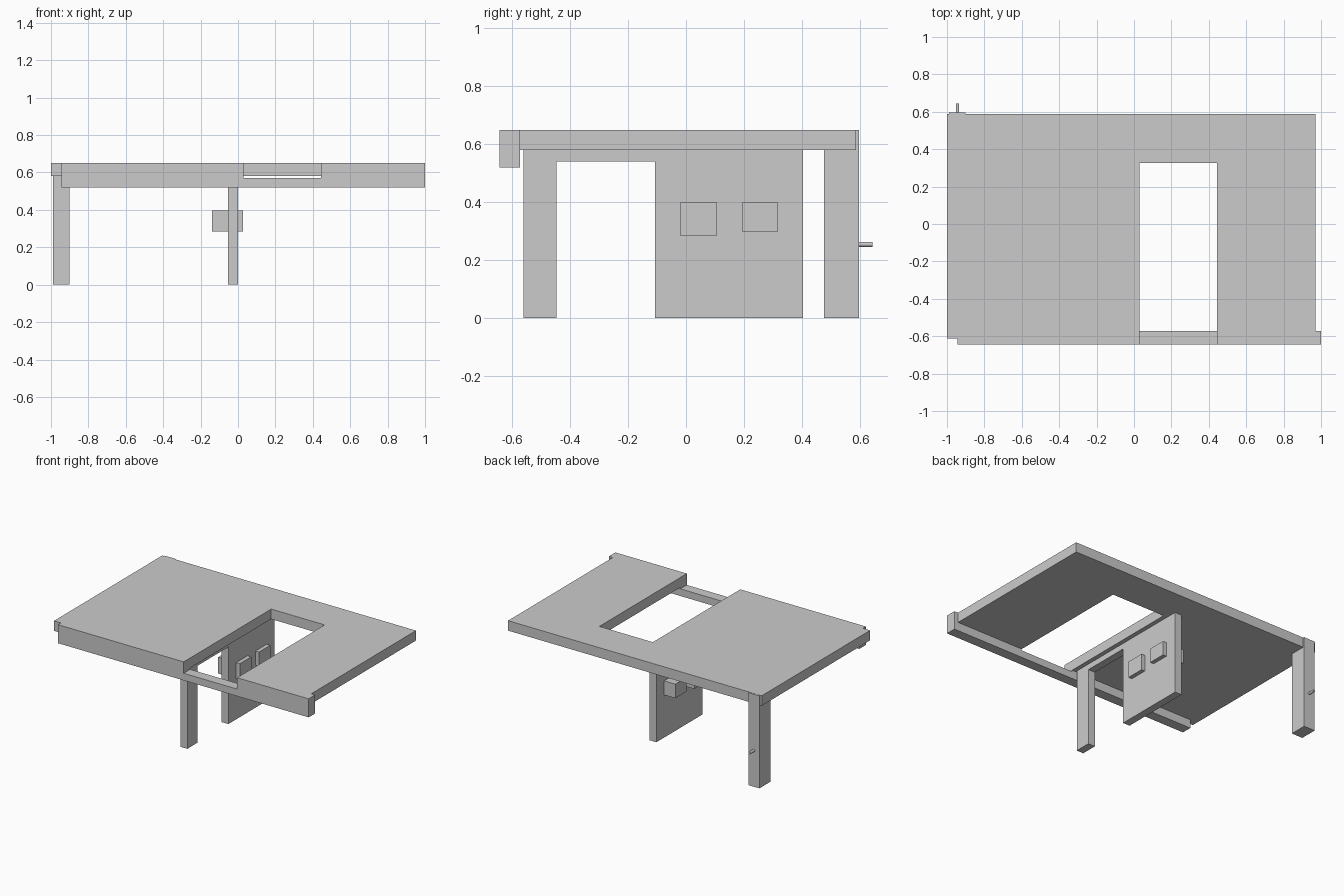
import bpy
import math

cube = bpy.data.objects.get("Cube")
if cube:
    bpy.data.objects.remove(cube, do_unlink=True)

grey = bpy.data.materials.new("plain grey")
grey.use_nodes = True
grey.diffuse_color = (0.6, 0.6, 0.6, 1)
grey.node_tree.nodes["Principled BSDF"].inputs["Base Color"].default_value = (0.6, 0.6, 0.6, 1)


def prism(name, outline, axis, low, high):
    """Extrude a 2D outline along one axis, from low to high."""
    def place(p, d):
        return {"x": (d, *p), "y": (p[0], d, p[1]), "z": (*p, d)}[axis]
    n = len(outline)
    verts = [place(p, d) for d in (low, high) for p in outline]
    faces = [tuple(reversed(range(n))), tuple(range(n, 2 * n))]
    faces += [(i, (i + 1) % n, n + (i + 1) % n, n + i) for i in range(n)]
    if axis == "y":
        faces = [f[::-1] for f in faces]
    mesh = bpy.data.meshes.new(name)
    mesh.from_pydata(verts, [], faces)
    mesh.materials.append(grey)
    obj = bpy.data.objects.new(name, mesh)
    bpy.context.collection.objects.link(obj)
    return obj


def box(name, x, y, z):
    return prism(name, [(x[0], y[0]), (x[1], y[0]), (x[1], y[1]), (x[0], y[1])], "z", *z)


TOP, UNDER = 0.65, 0.58
LEFT, RIGHT = 0.03, 0.445      # sides of the roof opening
FRONT, BEAM_BACK = -0.645, -0.573

# Roof slab with an opening that reaches the front beam
prism("roof_slab", [
    (-1, -0.613), (-0.945, -0.613), (-0.945, BEAM_BACK), (LEFT, BEAM_BACK),
    (LEFT, 0.325), (RIGHT, 0.325), (RIGHT, BEAM_BACK), (0.97, BEAM_BACK),
    (0.97, 0.588), (-1, 0.588)], "z", UNDER, TOP)

# Front beam, lowered across the opening
prism("front_beam", [
    (-0.945, 0.52), (1, 0.52), (1, TOP), (RIGHT, TOP), (RIGHT, 0.57),
    (LEFT, 0.57), (LEFT, TOP), (-0.945, TOP)], "y", FRONT, BEAM_BACK)

# Supporting wall with a doorway, its front jamb standing as a post
prism("doorway_wall", [
    (-0.562, 0), (-0.448, 0), (-0.448, 0.54), (-0.107, 0.54), (-0.107, 0),
    (0.404, 0), (0.404, UNDER), (-0.562, UNDER)], "x", -0.053, 0)

# Boxes passing through the wall
box("front_wall_box", (-0.14, 0.028), (-0.02, 0.107), (0.284, 0.398))
box("back_wall_box", (-0.14, 0.028), (0.193, 0.318), (0.299, 0.398))

# Corner post with a small pipe at the back
box("corner_post", (-0.988, -0.902), (0.476, 0.597), (0, TOP - 0.001))
ring = [(-0.944 + 0.009 * math.cos(math.tau * i / 12),
         0.254 + 0.009 * math.sin(math.tau * i / 12)) for i in range(12)]
prism("back_pipe", ring, "y", 0.59, 0.645)
